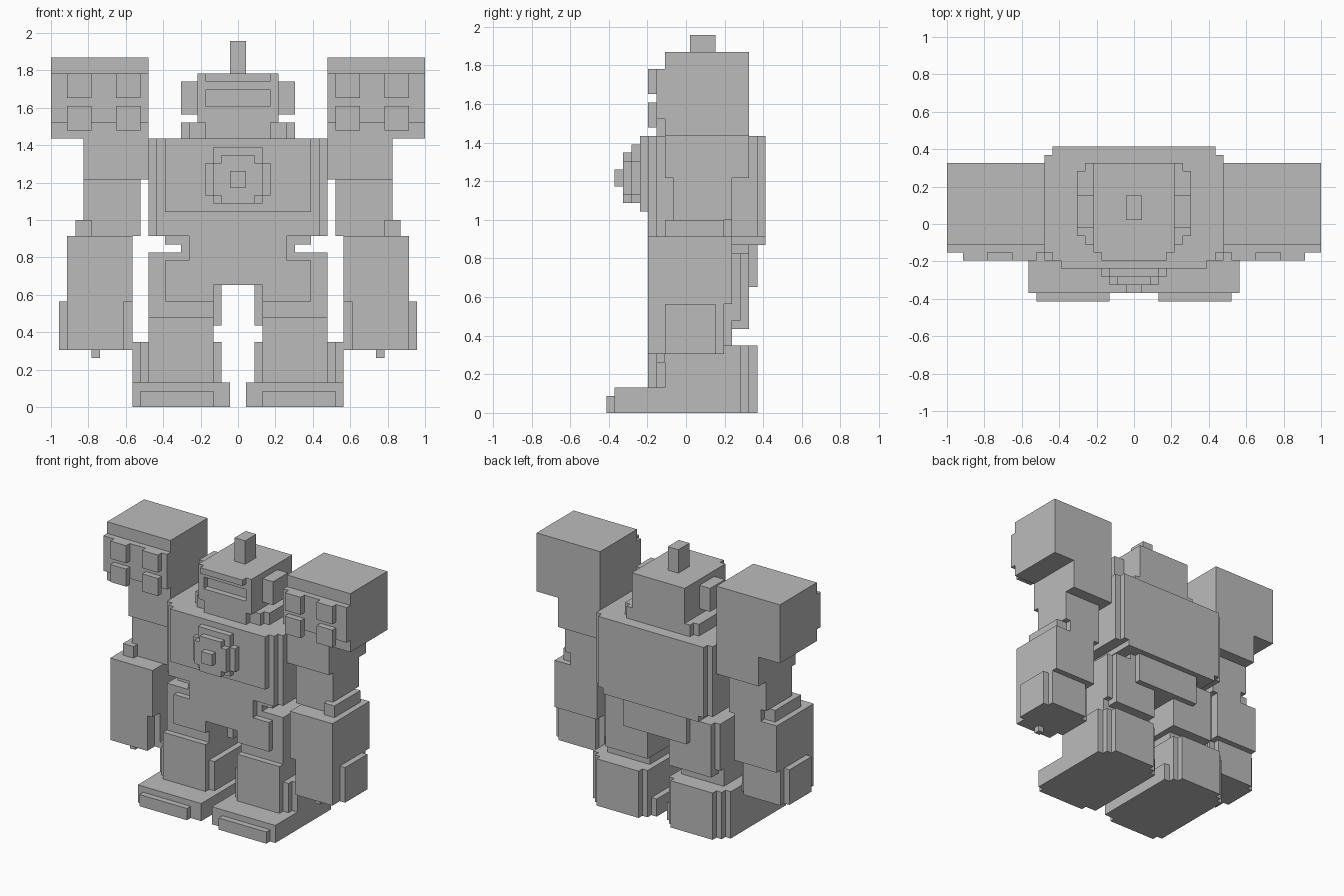
import bpy
import bmesh
from mathutils import Matrix, Vector

default_cube = bpy.data.objects.get("Cube")
if default_cube:
    bpy.data.objects.remove(default_cube, do_unlink=True)

# The whole robot is laid out on a block grid, 46 units wide and 19 deep
UNIT = 2 / 46
HALF_DEPTH = 19 / 2

grey = bpy.data.materials.new("plain_grey")
grey.use_nodes = True
grey_colour = (0.5, 0.5, 0.5, 1)
grey.diffuse_color = grey_colour
grey.node_tree.nodes["Principled BSDF"].inputs["Base Color"].default_value = grey_colour


def add_box(mesh_builder, across, depth, height):
    """Add one box from its (start, end) grid range along each axis."""
    low = Vector((across[0], depth[0] - HALF_DEPTH, height[0])) * UNIT
    high = Vector((across[1], depth[1] - HALF_DEPTH, height[1])) * UNIT
    size = high - low
    placement = Matrix.Translation((low + high) / 2) @ Matrix.Diagonal((*size, 1))
    bmesh.ops.create_cube(mesh_builder, size=1, matrix=placement)


def make_part(name, boxes, mirrored):
    """Turn a list of boxes into one object, optionally mirrored left to right."""
    mesh_builder = bmesh.new()
    for across, depth, height in boxes:
        add_box(mesh_builder, across, depth, height)
    mesh = bpy.data.meshes.new(name)
    mesh_builder.to_mesh(mesh)
    mesh_builder.free()
    mesh.materials.append(grey)
    part = bpy.data.objects.new(name, mesh)
    bpy.context.scene.collection.objects.link(part)
    if mirrored:
        mirror = part.modifiers.new("left_right_mirror", "MIRROR")
        mirror.use_axis[0] = True
        mirror.use_mirror_merge = False
    return part


def centre_part(name, *boxes):
    """Part on the centre line: each box gives half width, depth and height."""
    make_part(name, [((-half, half), depth, height) for half, depth, height in boxes], False)


def paired_part(name, *boxes):
    """Part that appears on both sides: each box gives across, depth and height."""
    make_part(name, boxes, True)


# Head
centre_part("antenna", (1, (10, 13), (41, 45)))
centre_part("skull", (5, (7, 17), (35, 41)))
centre_part("brow", (5, (6, 7), (39, 41)), (4, (5, 6), (40, 41)))
centre_part("chin", (4, (6, 7), (35, 37)))
centre_part(
    "collar",
    (7, (8, 16), (33, 35)),
    (6, (7, 17), (33, 35)),
    (4, (6, 7), (33, 35)),
)
paired_part("cheek", ((4, 5), (6, 7), (35, 39)))
paired_part("ear", ((5, 7), (9, 13), (36, 40)))

# Torso with chest plate and stepped round emblem
centre_part("torso", (11, (6, 18), (21, 33)), (10, (5, 19), (21, 33)))
centre_part("chest_plate", (9, (4, 5), (24, 33)))
centre_part("emblem_base", (3, (3, 4), (25, 32)), (4, (3, 4), (26, 30)))
centre_part("emblem_ring", (2, (2, 3), (25, 31)), (3, (2, 3), (26, 30)))
centre_part("emblem_button", (1, (1, 2), (27, 29)))

# Waist and hips
centre_part("waist", (9, (6, 19), (20, 21)), (7, (6, 17), (19, 20)))
centre_part("belly_plate", (6, (5, 6), (18, 21)), (9, (5, 6), (15, 18)))
centre_part("hip_block", (3, (6, 17), (15, 19)))
centre_part("seat_plate", (6, (17, 18), (15, 20)))
paired_part("hip_plate", ((3, 9), (5, 6), (13, 15)))

# Shoulders with square studs on the front
paired_part("shoulder", ((11, 23), (7, 17), (33, 43)))
paired_part("shoulder_panel", ((11, 23), (6, 7), (35, 41)))
paired_part(
    "shoulder_studs",
    *[
        ((side, side + 3), (5, 6), (base, base + 3))
        for side in (12, 18)
        for base in (34, 38)
    ],
)

# Arms
paired_part("upper_arm", ((11, 19), (7, 17), (28, 33)))
paired_part("elbow", ((12, 18), (8, 15), (21, 28)), ((18, 19), (8, 15), (23, 28)))
paired_part("elbow_guard", ((18, 20), (7, 14), (21, 23)))
paired_part("forearm", ((13, 21), (5, 15), (13, 21)))
paired_part("wrist", ((14, 21), (5, 14), (7, 13)))
paired_part("wrist_pads", *[((side, side + 1), (7, 13), (7, 13)) for side in (13, 21)])
paired_part("finger", ((17, 18), (6, 7), (6, 7)))

# Legs
paired_part("thigh", ((3, 11), (6, 16), (11, 19)))
paired_part("rear_thigh", ((2, 10), (11, 17), (10, 15)), ((3, 10), (16, 17), (15, 19)))
paired_part("shin", ((3, 11), (5, 15), (3, 11)))

# Boots with stepped corners, and the flat soles
paired_part(
    "boot",
    ((2, 13), (7, 16), (3, 8)),
    ((2, 12), (6, 17), (3, 8)),
    ((3, 11), (16, 18), (3, 8)),
)
paired_part(
    "foot",
    ((1, 13), (1, 16), (0, 3)),
    ((2, 12), (16, 17), (0, 3)),
    ((3, 11), (17, 18), (0, 3)),
)
paired_part("toe", ((3, 12), (0, 1), (0, 2)))
